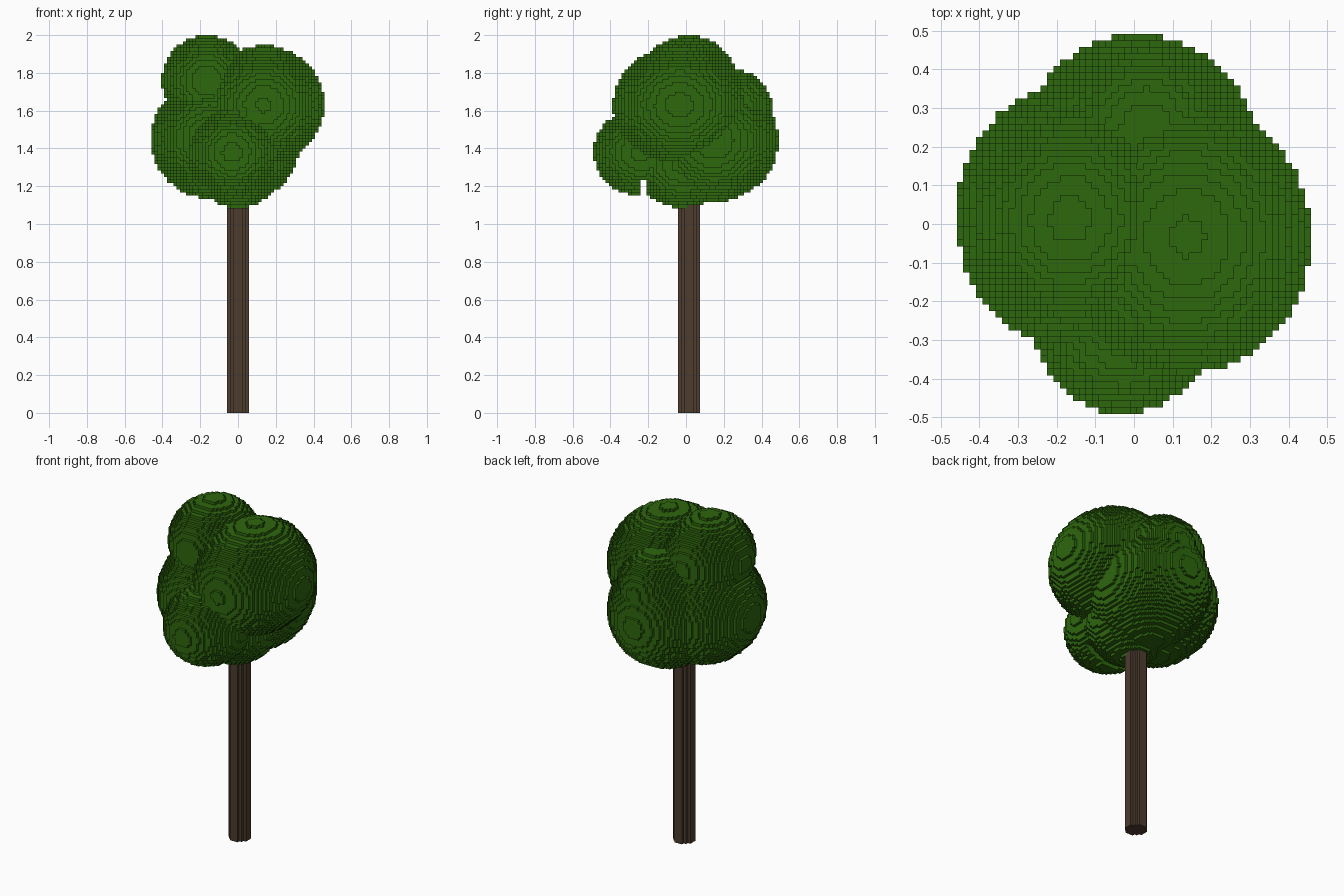
import bpy

if "Cube" in bpy.data.objects:
    bpy.data.objects.remove(bpy.data.objects["Cube"])

V = 1 / 60  # block size


def material(name, rgb):
    m = bpy.data.materials.new(name)
    m.diffuse_color = (*rgb, 1)
    m.use_nodes = True
    m.node_tree.nodes["Principled BSDF"].inputs["Base Color"].default_value = m.diffuse_color
    return m


def block_object(name, cells, height, mat):
    """Outer skin of a set of (i, j, k) blocks, V wide and `height` tall."""
    # each side: neighbour direction and its four corners, counter-clockwise
    sides = [
        ((1, 0, 0), ((1, 0, 0), (1, 1, 0), (1, 1, 1), (1, 0, 1))),
        ((-1, 0, 0), ((0, 1, 0), (0, 0, 0), (0, 0, 1), (0, 1, 1))),
        ((0, 1, 0), ((1, 1, 0), (0, 1, 0), (0, 1, 1), (1, 1, 1))),
        ((0, -1, 0), ((0, 0, 0), (1, 0, 0), (1, 0, 1), (0, 0, 1))),
        ((0, 0, 1), ((0, 0, 1), (1, 0, 1), (1, 1, 1), (0, 1, 1))),
        ((0, 0, -1), ((0, 1, 0), (1, 1, 0), (1, 0, 0), (0, 0, 0))),
    ]
    index, verts, faces = {}, [], []
    for i, j, k in sorted(cells):
        for (dx, dy, dz), corners in sides:
            if (i + dx, j + dy, k + dz) in cells:
                continue
            face = []
            for a, b, c in corners:
                key = (i + a, j + b, k + c)
                if key not in index:
                    index[key] = len(verts)
                    verts.append(((key[0] - 0.5) * V, (key[1] - 0.5) * V, key[2] * height))
                face.append(index[key])
            faces.append(face)
    mesh = bpy.data.meshes.new(name)
    mesh.from_pydata(verts, [], faces)
    mesh.materials.append(mat)
    mesh.update()
    obj = bpy.data.objects.new(name, mesh)
    bpy.context.collection.objects.link(obj)
    return obj


# leaf clumps: centre, radii
clumps = [
    ((0.137, -0.034, 1.63), (0.32, 0.352, 0.315)),   # large right
    ((-0.165, 0.012, 1.758), (0.24, 0.26, 0.24)),    # top left
    ((-0.15, 0.02, 1.45), (0.31, 0.345, 0.315)),     # left
    ((0.012, 0.145, 1.443), (0.32, 0.345, 0.328)),   # back
    ((0.03, 0.24, 1.62), (0.20, 0.215, 0.20)),       # upper back
    ((-0.03, -0.24, 1.38), (0.235, 0.25, 0.23)),     # front
    ((0.0, -0.02, 1.325), (0.24, 0.255, 0.24)),      # underside
]


def is_leaf(x, y, z):
    # narrow slot under the front clump
    if -0.235 < y < -0.205 and z < 1.23:
        return False
    return any(sum(((p - q) / r) ** 2 for p, q, r in zip((x, y, z), c, rad)) <= 1
               for c, rad in clumps)


leaf_cells = {(i, j, k)
              for i in range(-30, 31) for j in range(-32, 33) for k in range(60, 120)
              if is_leaf(i * V, j * V, (k + 0.5) * V)}
block_object("foliage", leaf_cells, V, material("leaf green", (0.027, 0.135, 0.004)))

# trunk: one layer of tall blocks in a rounded cross-section
trunk_cells = {(i, j + 1, 0) for i in range(-3, 4) for j in range(-3, 4)
               if i * i + j * j <= 10}
block_object("trunk", trunk_cells, 1.12, material("bark brown", (0.075, 0.045, 0.028)))
